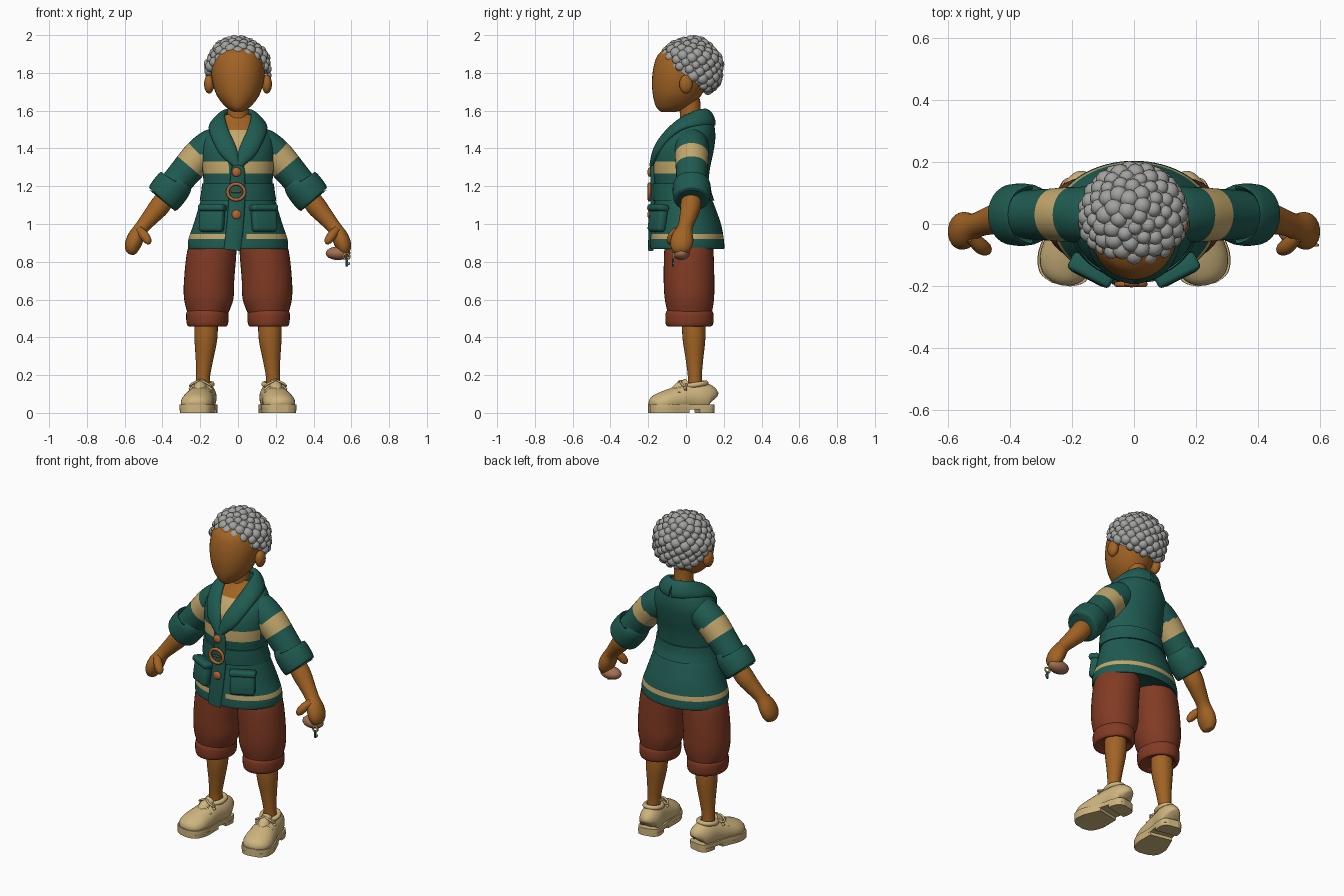
import bpy, bmesh
from math import sin, cos, pi, sqrt, radians
from mathutils import Vector, Matrix

if "Cube" in bpy.data.objects:
    bpy.data.objects.remove(bpy.data.objects["Cube"])


def material(name, rgb):
    m = bpy.data.materials.new(name)
    m.use_nodes = True
    m.diffuse_color = (*rgb, 1)
    node = next(n for n in m.node_tree.nodes if n.type == 'BSDF_PRINCIPLED')
    node.inputs["Base Color"].default_value = (*rgb, 1)
    return m


SKIN = material("skin brown", (0.36, 0.125, 0.018))
TEAL = material("jacket teal", (0.014, 0.105, 0.083))
CREAM = material("stripe cream", (0.55, 0.39, 0.15))
RUST = material("shorts rust", (0.22, 0.043, 0.017))
GREY = material("hair grey", (0.36, 0.36, 0.35))
SHOE = material("shoe cream", (0.62, 0.46, 0.21))
COPPER = material("button copper", (0.45, 0.13, 0.03))
PINK = material("charm pink brown", (0.36, 0.16, 0.085))
X, Y, Z = Vector((1, 0, 0)), Vector((0, 1, 0)), Vector((0, 0, 1))


def finish(name, bm, mats, rule=None, mirror=False, angle=50):
    bmesh.ops.recalc_face_normals(bm, faces=bm.faces[:])
    for f in bm.faces:
        f.smooth = True
        if rule:
            f.material_index = rule(f.calc_center_median())
    me = bpy.data.meshes.new(name)
    bm.to_mesh(me)
    bm.free()
    for m in (mats if isinstance(mats, list) else [mats]):
        me.materials.append(m)
    me.set_sharp_from_angle(angle=radians(angle))
    ob = bpy.data.objects.new(name, me)
    bpy.context.collection.objects.link(ob)
    if mirror:
        ob.modifiers.new("Mirror", 'MIRROR').use_mirror_merge = False
    return ob


def smooth_path(rows, steps, closed):
    """Catmull-Rom through rows of equal length."""
    n, out = len(rows), []
    pick = lambda i: Vector(rows[i % n] if closed else rows[max(0, min(n - 1, i))])
    for i in range(n if closed else n - 1):
        a, b, c, d = (pick(i + k) for k in (-1, 0, 1, 2))
        for s in range(steps):
            t = s / steps
            out.append(b + (c - a) * (t / 2) + (2 * a - 5 * b + 4 * c - d) * (t * t / 2)
                       + (3 * b - a - 3 * c + d) * (t ** 3 / 2))
    return out if closed else out + [pick(n - 1)]


def loft(name, rows, mats, hint=Y, level=False, closed=False, n=24, steps=4,
         clamp=None, place=None, rule=None, mirror=False, angle=50):
    """Rows are x, y, z, radius along the hint, radius across (and a hint)."""
    pts = smooth_path(rows, steps, closed)
    bm, rings = bmesh.new(), []
    for i, p in enumerate(pts):
        c = p[:3]
        nxt = pts[(i + 1) % len(pts)] if closed else pts[min(i + 1, len(pts) - 1)]
        prv = pts[i - 1] if closed else pts[max(i - 1, 0)]
        t = Z if level else (Vector(nxt[:3]) - Vector(prv[:3])).normalized()
        u = Vector(p[5:8]) if len(p) > 5 else hint
        u = (u - t * u.dot(t)).normalized()
        v = t.cross(u)
        ring = []
        for k in range(n):
            q = Vector(c) + u * p[3] * cos(2 * pi * k / n) + v * p[4] * sin(2 * pi * k / n)
            if clamp:
                q.z = max(clamp[0], min(clamp[1], q.z))
            ring.append(bm.verts.new(place @ q if place else q))
        rings.append(ring)
    pairs = list(zip(rings, rings[1:])) + ([(rings[-1], rings[0])] if closed else [])
    for a, b in pairs:
        for k in range(n):
            bm.faces.new((a[k], a[k - 1], b[k - 1], b[k]))
    if not closed:
        bm.faces.new(rings[0])
        bm.faces.new(rings[-1])
    return finish(name, bm, mats, rule, mirror, angle)


def stack(name, rows, mats, **kw):
    """Level oval rings: centre x, height, half width, front y, back y."""
    return loft(name, [(x, (f + b) / 2, z, w, (b - f) / 2) for x, z, w, f, b in rows],
                mats, hint=X, level=True, **kw)


def round_limb(name, rows, mats, **kw):
    return loft(name, [(*r, r[-1]) for r in rows], mats, **kw)


def hoop(name, c, rx, ry, thick, mat, side=X, up=Y, **kw):
    pts = [Vector(c) + side * rx * cos(k * pi / 6) + up * ry * sin(k * pi / 6) for k in range(12)]
    return loft(name, [(*p, thick, thick) for p in pts], mat, hint=side.cross(up),
                closed=True, n=10, steps=2, **kw)


def ball(bm, c, r, sub=3):
    bmesh.ops.create_icosphere(bm, subdivisions=sub, radius=1,
                               matrix=Matrix.Translation(c) @ Matrix.Diagonal((*r, 1)))


def blob(name, c, r, mat, mirror=False):
    bm = bmesh.new()
    ball(bm, c, r)
    return finish(name, bm, mat, mirror=mirror)


def block(name, c, size, mat, turn=0, tilt=0, bevel=0.01, mirror=False):
    bm = bmesh.new()
    m = Matrix.Translation(c) @ Matrix.Rotation(turn, 4, 'Z') @ Matrix.Rotation(tilt, 4, 'X')
    bmesh.ops.create_cube(bm, size=1, matrix=m @ Matrix.Diagonal((*size, 1)))
    bmesh.ops.bevel(bm, geom=bm.edges[:], offset=bevel, segments=3, affect='EDGES', profile=0.5)
    return finish(name, bm, mat, mirror=mirror)


# Head, ears and neck
stack("head", [(0, 1.592, .02, -.13, -.06), (0, 1.62, .065, -.158, .03), (0, 1.68, .112, -.175, .08),
               (0, 1.76, .137, -.18, .12), (0, 1.84, .142, -.17, .15), (0, 1.9, .125, -.145, .14),
               (0, 1.95, .07, -.08, .08)], SKIN, n=40, steps=5)
blob("ears", (.153, .0, 1.74), (.027, .036, .05), SKIN, mirror=True)
round_limb("neck", [(0, .035, 1.44, .07), (0, .025, 1.53, .057), (0, .02, 1.66, .055)], SKIN)

# Curly hair: a trimmed cap covered with round tufts
hair_c, hair_r = Vector((0, .024, 1.823)), Vector((.153, .152, .15))
hairline = lambda p: p.z > 1.79 - .75 * p.y
bm = bmesh.new()
ball(bm, hair_c, hair_r * 1.06, 4)
bmesh.ops.bisect_plane(bm, geom=bm.verts[:] + bm.edges[:] + bm.faces[:], plane_co=(0, 0, 1.785),
                       plane_no=(0, .75, 1), clear_inner=True)
TUFTS = 175
for i in range(TUFTS):
    h = 1 - 2 * (i + .5) / TUFTS
    a = i * pi * (3 - sqrt(5))
    d = Vector((cos(a) * sqrt(1 - h * h), sin(a) * sqrt(1 - h * h), h))
    p = hair_c + d * hair_r
    if hairline(p):
        s = .028 + .004 * sin(i * 2.3)
        ball(bm, p, (s, s, s), 2)
finish("curly_hair", bm, GREY)


# Jacket body with chest and hem stripes and an undershirt in the neck opening
def jacket_rule(p):
    if p.y < 0 and p.z > 1.33 and abs(p.x) < (p.z - 1.32) * .5:
        return 1 if p.z < 1.495 else 2
    chest = 1.262 < p.z < 1.33 and p.y < -.05 and (p.x > .02 or p.x < -.055)
    hem = .917 < p.z < .952 and not (p.y < 0 and abs(p.x) < .05)
    return 1 if chest or hem else 0


stack("jacket_body", [(0, .885, .235, -.165, .18), (0, .868, .262, -.188, .202), (0, .92, .262, -.188, .2),
                      (0, 1.0, .235, -.18, .185), (0, 1.1, .205, -.168, .15), (0, 1.18, .183, -.163, .12),
                      (0, 1.28, .187, -.172, .125), (0, 1.38, .195, -.163, .145), (0, 1.45, .188, -.13, .155),
                      (0, 1.51, .15, -.08, .152), (0, 1.55, .105, -.04, .14), (0, 1.58, .08, -.02, .115)],
      [TEAL, CREAM, SKIN], n=72, steps=8, rule=jacket_rule)
stack("belt", [(0, 1.125, .203, -.178, .15), (0, 1.17, .195, -.18, .135), (0, 1.215, .19, -.178, .129)],
      TEAL, n=48)
loft("front_placket", [(-.03, -.187, .862, .045, .014), (-.015, -.183, 1.0, .045, .014),
                       (-.005, -.172, 1.15, .043, .014), (0, -.176, 1.29, .035, .014),
                       (0, -.172, 1.34, .012, .012)], TEAL, hint=X)

# Shawl collar: thick band from the nape down to the chest
loft("shawl_collar", [(0, .128, 1.562, .05, .022, 0, .5, -1), (.06, .11, 1.565, .05, .022, .3, .4, -1),
                      (.102, .05, 1.555, .05, .023, .7, .1, -.8), (.11, -.03, 1.525, .05, .024, .9, .1, -.5),
                      (.088, -.105, 1.46, .05, .024, 1, .25, -.1), (.05, -.155, 1.385, .046, .022, 1, .2, .1),
                      (.005, -.18, 1.31, .018, .014, 1, .1, .1)], TEAL, mirror=True, n=20)

# Sleeves with a stripe, and rolled cuffs
arm_dir = Vector((.62, 0, -.78))
along = lambda p: (p - Vector((.12, .03, 1.43))).dot(arm_dir)
round_limb("sleeves", [(.09, .03, 1.45, .07), (.13, .03, 1.42, .088), (.2, .03, 1.365, .089),
                       (.28, .03, 1.275, .083), (.36, .03, 1.18, .078)], [TEAL, CREAM], n=32, steps=10,
           mirror=True, rule=lambda p: int(.095 < along(p) < .18))
round_limb("sleeve_cuffs", [(.33, .03, 1.225, .07), (.328, .03, 1.222, .092), (.35, .03, 1.195, .1),
                            (.385, .03, 1.15, .099), (.402, .03, 1.13, .09), (.398, .03, 1.135, .055)],
           TEAL, n=28, mirror=True)

# Pockets, buttons and buckle
turn, tilt = radians(27), radians(-8)
block("pockets", (.138, -.15, 1.02), (.14, .05, .125), TEAL, turn, tilt, .018, True)
block("pocket_flaps", (.136, -.148, 1.085), (.152, .062, .036), TEAL, turn, tilt, .014, True)
for z in (1.275, 1.05):
    blob("coat_button", (-.008, -.192, z), (.025, .012, .025), COPPER)
hoop("belt_buckle", (-.01, -.194, 1.17), .045, .042, .009, COPPER, X, Z)
block("buckle_pin", (-.01, -.196, 1.17), (.05, .01, .01), COPPER, bevel=.003)

# Forearms with mitten hands and thumbs
loft("forearms_and_hands", [(.34, .03, 1.2, .045, .045), (.41, .025, 1.1, .054, .054),
                            (.46, .012, 1.04, .046, .046), (.51, -.005, .98, .04, .038),
                            (.54, -.018, .93, .058, .044), (.558, -.025, .885, .058, .042),
                            (.563, -.028, .85, .04, .028), (.565, -.028, .838, .012, .01)],
     SKIN, mirror=True)
round_limb("thumbs", [(.525, -.04, .97, .02), (.497, -.068, .94, .025), (.477, -.082, .91, .021),
                      (.472, -.085, .893, .008)], SKIN, mirror=True, n=14)

# Charm and key in the left hand
blob("charm", (.53, -.025, .845), (.066, .045, .036), PINK)
hoop("key_ring", (.575, -.068, .828), .016, .016, .005, CREAM, X, Z)
block("key_shaft", (.576, -.068, .797), (.012, .01, .045), TEAL, bevel=.002)
block("key_bit", (.584, -.068, .79), (.016, .008, .012), CREAM, bevel=.002)

# Shorts with turned-up cuffs
stack("shorts", [(.12, .95, .11, -.1, .13), (.138, .86, .13, -.115, .145), (.153, .7, .133, -.118, .15),
                 (.155, .6, .13, -.112, .148), (.16, .52, .105, -.095, .135)], RUST, n=36, steps=5, mirror=True)
stack("shorts_cuffs", [(.162, .475, .07, -.06, .1), (.162, .458, .098, -.095, .13), (.162, .475, .11, -.108, .145),
                       (.162, .525, .112, -.108, .145), (.162, .545, .1, -.095, .132),
                       (.162, .54, .08, -.07, .11)], RUST, n=36, mirror=True)
round_limb("lower_legs", [(.168, .04, .52, .06), (.17, .042, .4, .061), (.178, .045, .28, .046),
                          (.185, .047, .19, .037), (.187, .05, .1, .04)], SKIN, mirror=True)

# Shoes: built straight, then turned outwards
foot = Matrix.Translation((.187, .04, 0)) @ Matrix.Rotation(.2, 4, 'Z')
shoe = dict(hint=X, place=foot, mirror=True)
loft("shoe_uppers", [(0, .098, .065, .03, .04), (0, .085, .075, .055, .07), (0, .04, .08, .066, .083),
                     (0, -.02, .08, .068, .078), (0, -.09, .068, .078, .07), (0, -.16, .055, .085, .06),
                     (0, -.21, .045, .068, .045), (0, -.232, .035, .03, .02)], SHOE, clamp=(.02, 1), **shoe)


def sole(name, ys, ws, low, high):
    loft(name, [(0, y, .03, w, .2) for y, w in zip(ys, ws)], SHOE, n=32, clamp=(low, high), angle=35, **shoe)


sole("shoe_soles", (.107, .09, .03, -.04, -.15, -.215, -.24), (.03, .06, .07, .073, .093, .075, .03), .018, .045)
sole("shoe_heels", (.107, .09, .05, .02), (.03, .06, .07, .068), 0, .022)
sole("shoe_treads", (-.035, -.08, -.15, -.215, -.24), (.07, .08, .092, .075, .03), 0, .022)
hoop("shoe_openings", (0, .012, .15), .047, .055, .014, SHOE, X, (Y + Z * .15).normalized(), **{
    "place": foot, "mirror": True})
round_limb("shoe_tongues", [(0, -.03, .155, .03), (0, -.08, .125, .034), (0, -.12, .1, .02)], SHOE, **shoe)
for y, z in ((-.055, .162), (-.09, .145)):
    round_limb("shoe_lace", [(-.06, y, z - .04, .008), (0, y, z, .008), (.06, y, z - .04, .008)],
               SHOE, hint=Y, place=foot, mirror=True, n=8)
for s in (-1, 1):
    hoop("lace_bow", (s * .03, -.06, .155), .028, .016, .006, SHOE,
         (X - Z * s * .5).normalized(), (Y - Z * .4).normalized(), place=foot, mirror=True)
